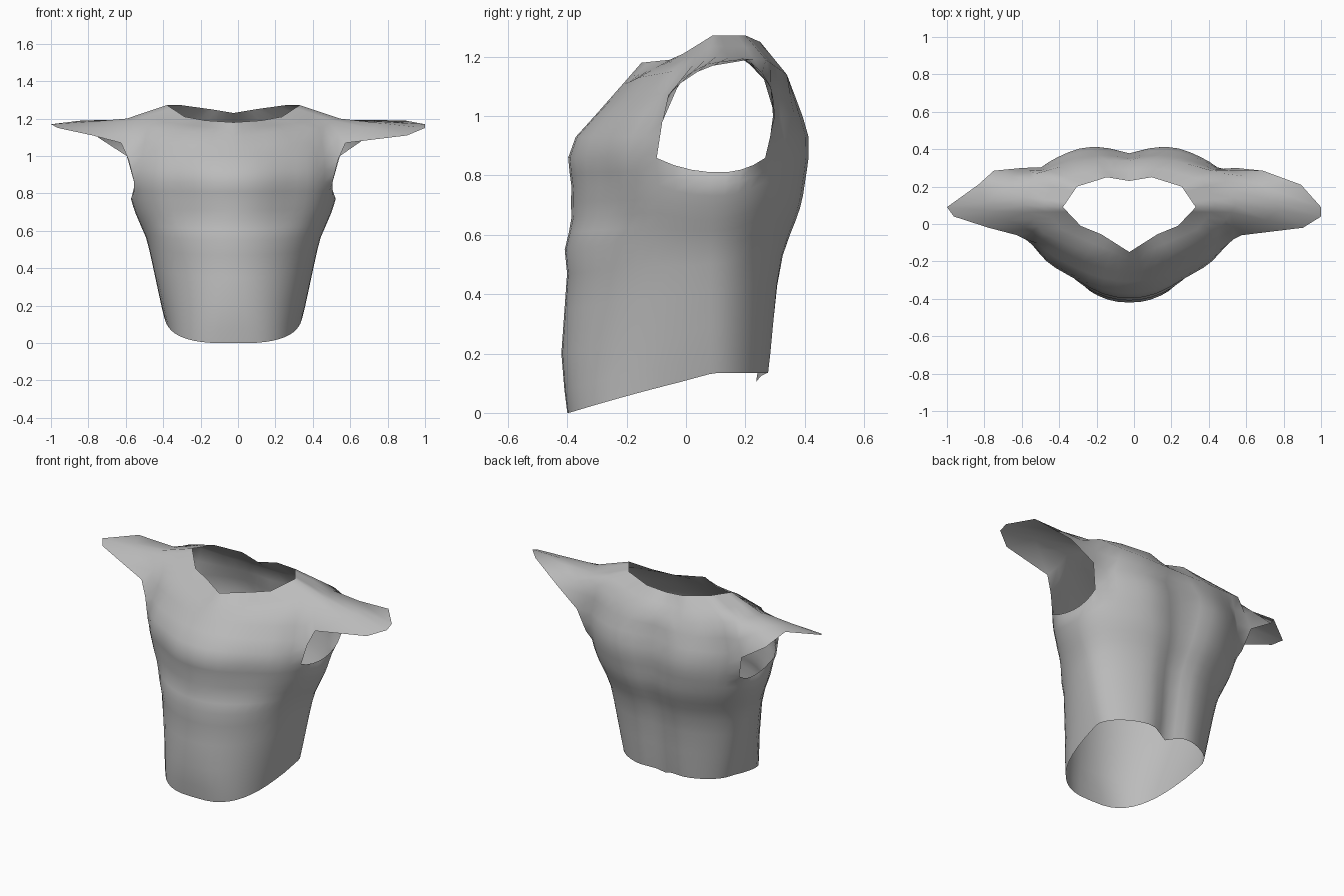
import bpy
import bmesh
import math

if "Cube" in bpy.data.objects:
    bpy.data.objects.remove(bpy.data.objects["Cube"])

COLS = 24                # columns from front centre to back centre
ARM = range(9, 17)       # columns that border the arm opening
MID_Y = 0.08

# Trunk profile: height, half width, front y, back y, front and back roundness
TRUNK = [(0, .345, -.40, .28, .72, .95), (.08, .355, -.41, .29, .76, .95),
         (.2, .385, -.42, .305, .9, 1), (.48, .445, -.40, .33, 1, 1),
         (.56, .465, -.41, .35, 1, 1), (.64, .50, -.385, .38, 1, .97),
         (.71, .53, -.39, .40, 1, .93), (.78, .55, -.385, .405, 1, .88),
         (.84, .56, -.40, .41, 1, .84), (.91, .565, -.39, .415, 1, .8),
         (1.02, .565, -.29, .385, 1.05, .75)]
# Edge of the short sleeve, front of the armpit over to the back: left x, right x, y, z
SLEEVE = [(.56, .56, -.08, .98), (.60, .60, -.06, 1.07), (.91, .76, -.02, 1.11),
          (1, .96, .04, 1.15), (1, 1, .09, 1.17), (.90, .82, .21, 1.19),
          (.71, .73, .285, 1.10), (.57, .57, .30, 1.0)]
# Shoulder line and neck edge, front centre to back centre
SHOULDER = [(0, -.22, 1.10), (.22, -.16, 1.13), (.46, -.05, 1.15), (.57, .10, 1.20),
            (.50, .27, 1.19), (.24, .34, 1.14), (0, .34, 1.14)]
NECK = [(0, -.15, 1.18), (.15, -.055, 1.19), (.26, -.01, 1.21), (.355, .09, 1.272),
        (.28, .20, 1.272), (.12, .25, 1.25), (0, .23, 1.23)]


def mix(a, b, t):
    return tuple(p + (q - p) * t for p, q in zip(a, b))


def along(keys, t):
    """Point at fraction t of an evenly spaced key list."""
    f = t * (len(keys) - 1)
    i = min(int(f), len(keys) - 2)
    return mix(keys[i], keys[i + 1], f - i)


def bump(d, width):
    return math.exp(-(d / width) ** 2)


def section(col, z):
    """Point of the trunk surface in one column at height z."""
    for low, high in zip(TRUNK, TRUNK[1:]):
        if z <= high[0]:
            break
    t = (z - low[0]) / (high[0] - low[0])
    _, w, front, back, front_round, back_round = mix(low, high, t)
    a = math.pi * (col / COLS - 0.5)
    is_back = a > 0
    power = back_round if is_back else front_round
    x = w * max(0, math.cos(a)) ** power
    reach = abs(math.sin(a)) ** power
    y = MID_Y + reach * ((back if is_back else front) - MID_Y)
    if is_back:
        # spine groove and shoulder blades
        y -= (0.06 - 0.03 * z) * bump(x, 0.09)
        y += 0.015 * bump(x - 0.24, 0.12) * bump(z - 0.9, 0.2)
    else:
        # wedge shaped chest and the crease below its muscles
        y += 0.037 * bump(x - 0.31, 0.14) * bump(z - 0.82, 0.2)
        crease = 0.68 + 0.5 * (x - 0.25) ** 2
        y += 0.01 * bump(x - 0.25, 0.2) * bump(z - crease, 0.05)
    return x, y, z


def column(col, side):
    """Points from the waist to the neck; None leaves the arm opening."""
    y = section(col, 0.1)[1]
    hem = max(0, min(0.135, 0.27 * (y + 0.405)))
    hem -= 0.03 * bump(COLS - col, 1)
    top = min(0.86, 0.81 + 0.004 * (col - 12.5) ** 2)
    levels = (0, .08, .2, .35, .47, .55, .61, .66, .71, .76, .81, .86)
    pts = [section(col, hem + (top - hem) * k / 0.86) for k in levels]
    if col in ARM:
        # straight armpit edge
        pts[-1] = (0.53, *pts[-1][1:])
        left_x, right_x, *rest = SLEEVE[col - ARM[0]]
        edge = (left_x if side > 0 else right_x, *rest)
        at_side = col in (ARM[0], ARM[-1])
        pts.append(mix(pts[-1], edge, 0.5) if at_side else None)
    else:
        edge = section(col, 1.0)
        pts.append(section(col, 0.93))
    shoulder = along(SHOULDER, col / COLS)
    neck = along(NECK, col / COLS)
    pts += [edge, mix(edge, shoulder, 0.5), shoulder, mix(shoulder, neck, 0.5), neck]
    return pts


def place(bm, p, side):
    # the trunk sits slightly to one side of the sleeve tips
    shift = 0.025 * max(0, min(1, (1 - p[0]) / 0.35))
    return bm.verts.new((side * p[0] - shift, p[1], p[2]))


# Torso shell: both halves, open at the waist, arms and neck
bm = bmesh.new()
for side in (1, -1):
    grid = [[p and place(bm, p, side) for p in column(c, side)]
            for c in range(COLS + 1)]
    for a, b in zip(grid, grid[1:]):
        for r in range(len(a) - 1):
            quad = [a[r], b[r], b[r + 1], a[r + 1]]
            if None not in quad:
                bm.faces.new(quad if side > 0 else quad[::-1])
bmesh.ops.remove_doubles(bm, verts=bm.verts, dist=0.0005)

mesh = bpy.data.meshes.new("torso_shell")
bm.to_mesh(mesh)
bm.free()
torso = bpy.data.objects.new("torso_shell", mesh)
bpy.context.collection.objects.link(torso)

# Plain grey
grey = bpy.data.materials.new("plain_grey")
grey.use_nodes = True
colour = (0.5, 0.5, 0.5, 1)
grey.diffuse_color = colour
grey.node_tree.nodes["Principled BSDF"].inputs["Base Color"].default_value = colour
mesh.materials.append(grey)

bpy.context.view_layer.objects.active = torso
torso.select_set(True)
bpy.ops.object.shade_smooth_by_angle(angle=math.radians(65))
